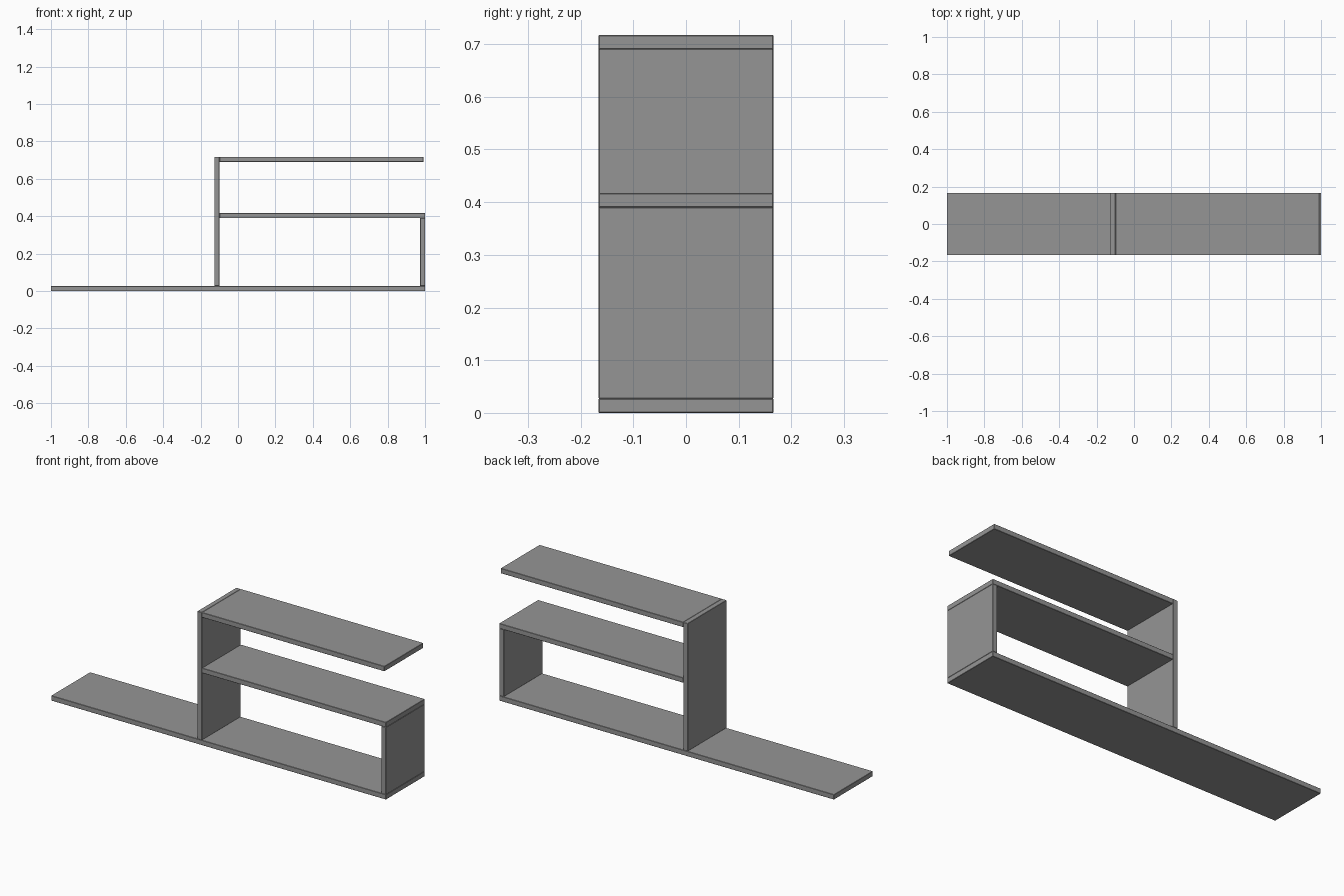
import bpy

cube = bpy.data.objects.get("Cube")
if cube:
    bpy.data.objects.remove(cube, do_unlink=True)

# Single grey finish
grey = bpy.data.materials.new("mid_grey")
grey.use_nodes = True
colour = (0.3, 0.3, 0.3, 1)
grey.diffuse_color = colour
grey.node_tree.nodes["Principled BSDF"].inputs["Base Color"].default_value = colour

DEPTH = 0.332
T = 0.027           # board thickness
POST = -0.126       # outer face of the tall upright
BOX_TOP = 0.417
TOP = 0.717


def board(name, x0, x1, z0, z1):
    """Full-depth board with finely eased edges."""
    bpy.ops.mesh.primitive_cube_add(size=1, location=((x0 + x1) / 2, 0, (z0 + z1) / 2))
    ob = bpy.context.object
    ob.name = name
    ob.scale = (x1 - x0, DEPTH, z1 - z0)
    bpy.ops.object.transform_apply(location=False, rotation=False, scale=True)
    ob.data.materials.append(grey)
    ease = ob.modifiers.new("eased_edges", "BEVEL")
    ease.width = 0.0015
    ease.segments = 1
    return ob


# Long base, tall upright, and the shelves that hang off it
board("base_board", -1, 1, 0, T)
board("tall_upright", POST, POST + T, T, TOP)
board("end_upright", 1 - T, 1, T, BOX_TOP - T)
board("middle_shelf", POST + T, 1, BOX_TOP - T, BOX_TOP)
board("top_shelf", POST + T, 0.991, TOP - T, TOP)
